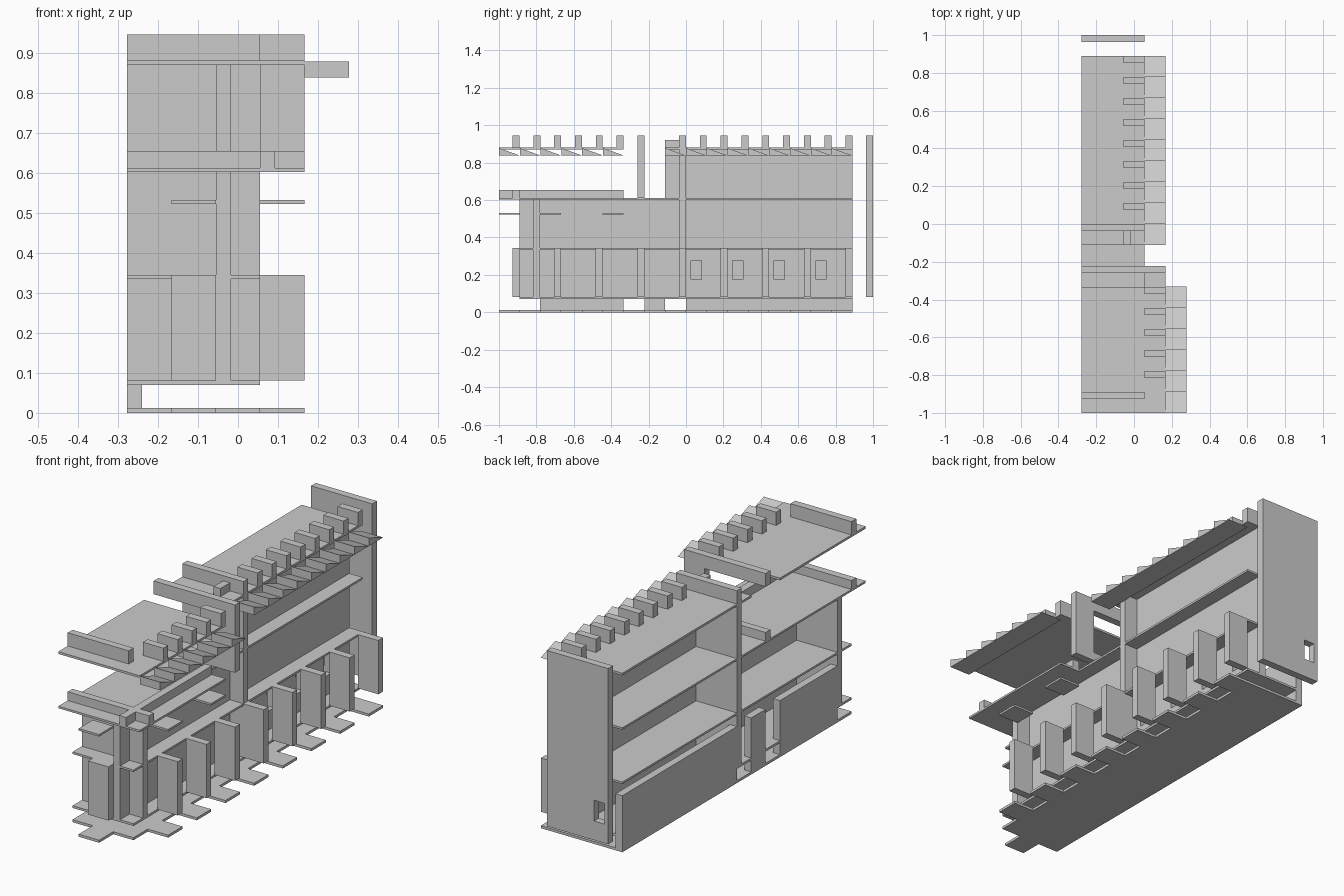
import bpy, bmesh

if "Cube" in bpy.data.objects:
    bpy.data.objects.remove(bpy.data.objects["Cube"])

BOX_FACES = [(0, 1, 3, 2), (4, 6, 7, 5), (0, 4, 5, 1), (2, 3, 7, 6), (0, 2, 6, 4), (1, 5, 7, 3)]


def finish(name, bm):
    bmesh.ops.recalc_face_normals(bm, faces=bm.faces)
    me = bpy.data.meshes.new(name)
    bm.to_mesh(me)
    bm.free()
    ob = bpy.data.objects.new(name, me)
    bpy.context.collection.objects.link(ob)
    return ob


def boxes(name, items):
    """One object from boxes given as (x0, x1, y0, y1, z0, z1)."""
    bm = bmesh.new()
    for x0, x1, y0, y1, z0, z1 in items:
        v = [bm.verts.new((x, y, z)) for x in (x0, x1) for y in (y0, y1) for z in (z0, z1)]
        for f in BOX_FACES:
            bm.faces.new([v[i] for i in f])
    return finish(name, bm)


def prism(name, outlines, vec):
    """Extrude flat outlines along vec."""
    bm = bmesh.new()
    for pts in outlines:
        f = bm.faces.new([bm.verts.new(p) for p in pts])
        r = bmesh.ops.extrude_face_region(bm, geom=[f], use_keep_orig=True)
        vs = [g for g in r["geom"] if isinstance(g, bmesh.types.BMVert)]
        bmesh.ops.translate(bm, verts=vs, vec=vec)
    return finish(name, bm)


def cut(ob, items):
    """Cut box-shaped openings and remove the cutter."""
    cutter = boxes("cutter", items)
    cutter.hide_render = True
    m = ob.modifiers.new("openings", 'BOOLEAN')
    m.operation = 'DIFFERENCE'
    m.solver = 'EXACT'
    m.object = cutter
    bpy.context.view_layer.objects.active = ob
    bpy.ops.object.modifier_apply(modifier=m.name)
    bpy.data.objects.remove(cutter)


# Shared dimensions
XB, XF, XP, XL = -0.277, 0.055, 0.166, 0.277   # back, front, pier edge, louvre edge
WA0, WA1 = -0.055, -0.018                      # long facade wall
YE, T, S = 0.89, 0.037, 0.1113                 # end, wall thickness, module

# Base plate with tabs along the front and one on the end
outline = [(XB, YE), (XB, -YE), (-0.166, -YE), (-0.166, -1), (-0.055, -1), (-0.055, -YE), (XF, -YE)]
for k in range(7, -1, -1):
    y1 = YE - 2 * S * k
    outline += [(XF, y1 - S), (XP, y1 - S), (XP, y1)]
    if k:
        outline.append((XF, y1))
prism("base_plate", [[(x, y, 0) for x, y in outline]], (0, 0, 0.0125))

# Floors and roofs
boxes("ground_floor", [(XB, XF, -YE, YE, 0.07, 0.081)])
boxes("first_floor", [(XB, XF, -YE, YE, 0.335, 0.345)])
prism("second_floor_and_terrace",
      [[(x, y, 0.602) for x, y in [(XB, -1), (XP, -1), (XP, -0.334), (XF, -0.334), (XF, YE), (XB, YE)]]],
      (0, 0, 0.01))
boxes("main_roof", [(XB, XF, -S, YE, 0.869, 0.88)])
boxes("wing_roof", [(XB, XP, -1, -0.334, 0.869, 0.88)])

# Low rear wall in three lengths
boxes("rear_low_wall", [(XB, XB + T, a, b, 0.0125, 0.278)
                        for a, b in ((0, YE), (-0.223, -0.111), (-0.78, -0.334))])

# Long facade wall, with windows in its lower storey
facade = boxes("facade_wall", [(WA0, WA1, -YE, YE, 0.081, 0.602)])
cut(facade, [(-0.1, 0.03, y, y + 0.056, 0.175, 0.277)
             for y in [0.026 + 2 * S * k for k in range(4)]])
boxes("upper_facade_wall", [(WA0, WA1, 0, YE, 0.612, 0.869)])
boxes("upper_facade_joint", [(WA0, WA1, -S, -T, 0.612, 0.92)])

# Cross walls
boxes("middle_cross_wall", [(XB, XF, -T, 0, 0.081, 0.945)])
boxes("wing_cross_wall", [(XB, XF, -0.78 - T, -0.78, 0.081, 0.602)])
end_wall = boxes("detached_end_wall", [(XB, XF, 1 - T, 1, 0.081, 0.945)])
cut(end_wall, [(-0.257, -0.2, 0.9, 1.1, 0.175, 0.277)])

# Detached wing wall: open frame with one solid side
frame = [(XB, 0.612), (XP, 0.612), (XP, 0.945), (XB, 0.945),
         (XB, 0.88), (XF, 0.88), (XF, 0.655), (XB, 0.655)]
prism("wing_frame_wall", [[(x, -0.26, z) for x, z in frame]], (0, T, 0))

# Shop-front piers and end panel
boxes("front_piers", [(XF, XP, YE - 2 * S * k - T, YE - 2 * S * k, 0.081, 0.345) for k in range(8)])
boxes("end_panel", [(-0.166, -0.055, -YE - T, -YE, 0.081, 0.345)])

# Small window canopies
boxes("window_canopies", [(XF, XP, -0.78, -0.668, 0.522, 0.532),
                          (XF, XP, -0.446, -0.334, 0.522, 0.532),
                          (-0.166, -0.055, -1, -YE, 0.522, 0.532)])

# Terrace and roof parapets
boxes("terrace_end_parapet", [(XB, XP, -YE - T, -YE, 0.612, 0.655)])
boxes("terrace_front_parapet", [(XF, XF + T, -1, -0.334, 0.612, 0.655)])
boxes("wing_roof_parapet", [(XB, XF, -YE - T, -YE, 0.88, 0.945)])

# Battlements along the roof edges
boxes("main_merlons", [(WA0, XF, YE - S * k - T, YE - S * k, 0.88, 0.945) for k in range(8)])
boxes("wing_merlons", [(XF, XP, -0.334 - S * k - T, -0.334 - S * k, 0.88, 0.945) for k in range(5)])


# Sawtooth eaves
def eaves(name, x, start, n):
    prism(name, [[(x, start + S * k, 0.838), (x, start + S * k, 0.878), (x, start + S * (k + 1), 0.838)]
                 for k in range(n)], (S, 0, 0))


eaves("main_eaves", XF, YE - 9 * S, 9)
eaves("wing_eaves", XP, -1, 6)
